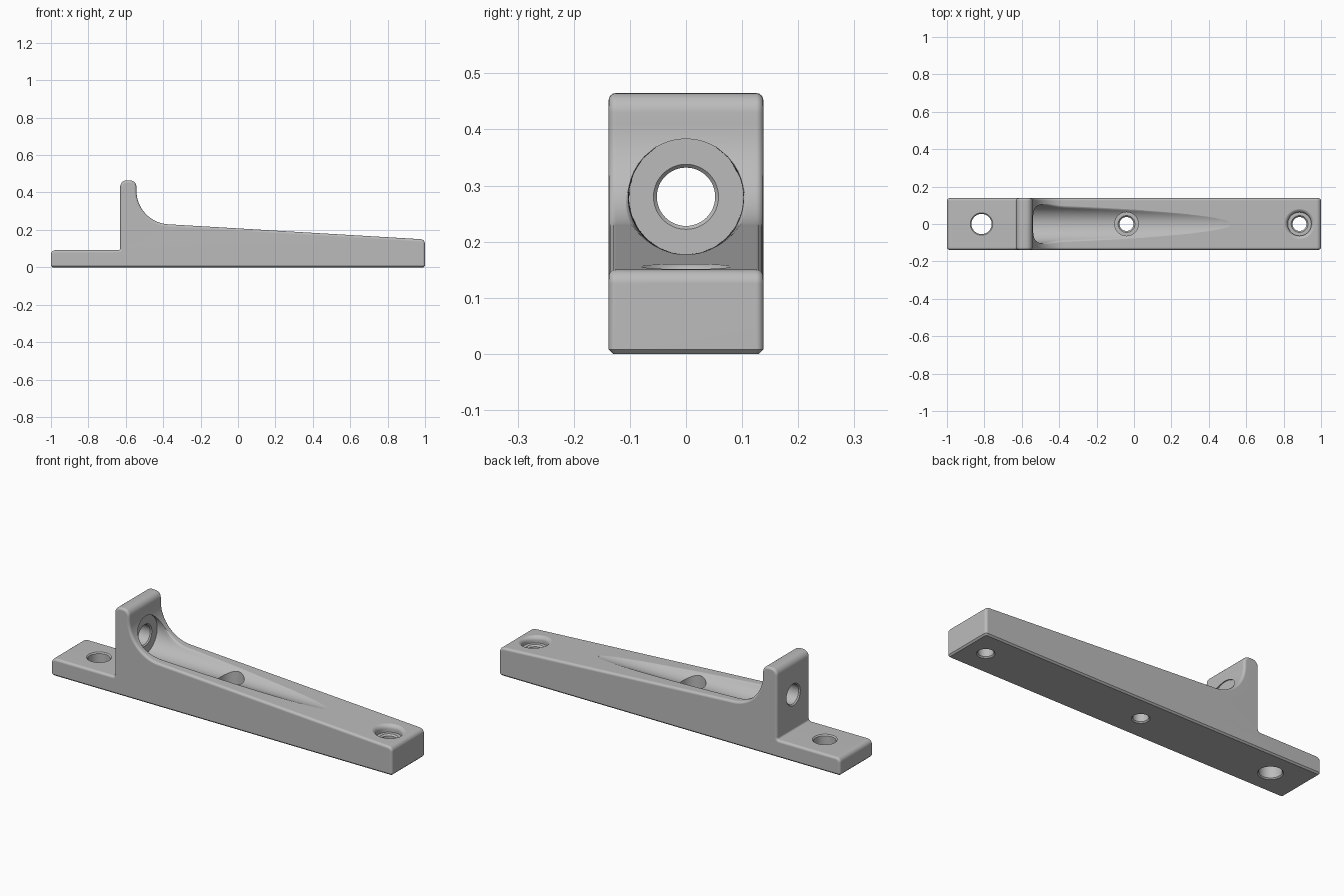
import bpy, bmesh, math
from mathutils import Vector, Matrix

cube = bpy.data.objects.get("Cube")
if cube:
    bpy.data.objects.remove(cube, do_unlink=True)

grey = bpy.data.materials.new("plain_grey")
grey.use_nodes = True
grey.diffuse_color = (0.5, 0.5, 0.5, 1)
grey.node_tree.nodes["Principled BSDF"].inputs["Base Color"].default_value = (0.5, 0.5, 0.5, 1)

HALF = 0.138               # half width of the bracket
SLOPE = 0.059              # fall of the long arm
FACE_X = -0.543            # inner face of the upright
SWEEP = 0.18               # radius between upright and arm
BORE_Z, BORE_R = 0.28, 0.103


def arm_line(x):
    return 0.23 - SLOPE * (x + 0.374)


def surface(x):
    """Height of the top surface right of the upright."""
    cx = FACE_X + SWEEP
    if x < cx - SWEEP * SLOPE:
        return 0.41 - math.sqrt(max(SWEEP ** 2 - (x - cx) ** 2, 0))
    return arm_line(x)


def make_object(name, bm):
    bmesh.ops.recalc_face_normals(bm, faces=bm.faces)
    mesh = bpy.data.meshes.new(name)
    bm.to_mesh(mesh)
    bm.free()
    obj = bpy.data.objects.new(name, mesh)
    bpy.context.collection.objects.link(obj)
    return obj


def skin(name, rings):
    """Closed solid through rings with equal point counts."""
    bm = bmesh.new()
    loops = [[bm.verts.new(p) for p in ring] for ring in rings]
    n = len(loops[0])
    for a, b in zip(loops, loops[1:]):
        for i in range(n):
            j = (i + 1) % n
            bm.faces.new((a[i], a[j], b[j], b[i]))
    bm.faces.new(loops[0])
    bm.faces.new(loops[-1])
    return make_object(name, bm)


def lathe(name, profile, sides=48):
    turns = [2 * math.pi * i / sides for i in range(sides)]
    return skin(name, [[(r * math.cos(t), r * math.sin(t), z) for t in turns] for r, z in profile])


def rounded(corners):
    """Outline with each corner (x, z, radius) replaced by an arc."""
    out = []
    for i, (x, z, r) in enumerate(corners):
        p = Vector((x, z))
        if r == 0:
            out.append(p)
            continue
        a = (Vector(corners[i - 1][:2]) - p).normalized()
        b = (Vector(corners[(i + 1) % len(corners)][:2]) - p).normalized()
        half = a.angle(b) / 2
        c = p + (a + b).normalized() * r / math.sin(half)
        s, e = p + a * r / math.tan(half) - c, p + b * r / math.tan(half) - c
        w = s.angle(e)
        steps = 24 if r > 0.1 else 6
        for k in range(steps + 1):
            t = k / steps
            out.append(c + (s * math.sin((1 - t) * w) + e * math.sin(t * w)) / math.sin(w))
    return out


# Bracket body: side profile extruded across, then edges rounded
outline = rounded([
    (-1, 0, 0), (1, 0, 0), (1, arm_line(1), 0.025),
    (FACE_X, arm_line(FACE_X), SWEEP), (FACE_X, 0.465, 0.035),
    (-0.63, 0.465, 0.035), (-0.63, 0.092, 0.01), (-1, 0.092, 0.025)])
body = skin("bracket_body", [[(p.x, y, p.y) for p in outline] for y in (-HALF, HALF)])
bm = bmesh.new()
bm.from_mesh(body.data)


def low(edge):
    return all(v.co.z < 1e-5 for v in edge.verts)


rim = [e for e in bm.edges if not low(e) and abs(e.verts[0].co.y - e.verts[1].co.y) < 1e-5]
bmesh.ops.bevel(bm, geom=rim, offset=0.013, segments=4, profile=0.5,
                affect='EDGES', clamp_overlap=False)
base = [e for e in bm.edges if low(e) and any(
    f.normal.z > -0.9 for f in e.link_faces)]
bmesh.ops.bevel(bm, geom=base, offset=0.008, segments=1, affect='EDGES', clamp_overlap=False)
bmesh.ops.recalc_face_normals(bm, faces=bm.faces)
bm.to_mesh(body.data)
bm.free()

# Tapering round groove with softened lips
def groove_ring(x):
    h = min(surface(x) + 0.0008, 0.37)
    r = 0.0015 + 0.02 * min(max((0.3 - h) / 0.06, 0), 1)
    drop = BORE_Z - (h - r)
    t = math.acos(max(-1, min(1, drop / (BORE_R + r))))
    wc = (BORE_R + r) * math.sin(t)
    half = [(BORE_R * math.sin(t * k / 10), BORE_Z - BORE_R * math.cos(t * k / 10)) for k in range(11)]
    for k in range(1, 6):
        f = t * (1 - k / 5)
        half.append((wc - r * math.sin(f), h - r + r * math.cos(f)))
    for k in range(1, 9):
        f = t + (math.pi - t) * k / 8
        half.append((BORE_R * math.sin(f), BORE_Z - BORE_R * math.cos(f)))
    half[-1] = (0, BORE_Z + BORE_R)
    return [(x, y, z) for y, z in half] + [(x, -y, z) for y, z in half[-2:0:-1]]


tip = -0.374 + (0.23 - 0.1777) / SLOPE
stations = [-0.546] + [-0.54 + 0.17 * (k / 18) ** 1.5 for k in range(19)]
stations += [-0.37 + (tip + 0.37) * (1 - (1 - k / 24) ** 1.6) for k in range(1, 25)]
cutters = [skin("groove_cutter", [groove_ring(x) for x in stations])]

# Plain chamfered holes: ledge (vertical) and upright (horizontal)
def plain_hole(name, r, depth, reach):
    return lathe(name, [(r + 0.006, -0.05), (r + 0.006, 0), (r, 0.006), (r, depth - 0.006),
                        (r + 0.006, depth), (r + 0.006, depth + reach)])


ledge = plain_hole("ledge_hole_cutter", 0.054, 0.092, 0.1)
ledge.data.transform(Matrix.Translation((-0.815, 0, 0)))
upright = plain_hole("upright_hole_cutter", 0.052, 0.084, 0.04)
upright.data.transform(Matrix.Translation((-0.63, 0, BORE_Z)) @ Matrix.Rotation(math.pi / 2, 4, 'Y'))
cutters += [ledge, upright]

# Counterbored screw holes along the arm
screw = [(0.043, -0.05), (0.043, 0), (0.037, 0.006), (0.037, 0.112), (0.045, 0.12), (0.063, 0.12)]
middle = lathe("middle_screw_cutter", screw + [(0.063, 0.4)])
middle.data.transform(Matrix.Translation((-0.04, 0, 0)))
top = arm_line(0.885) + 0.0006
lip = [(0.085 - 0.022 * math.cos(a), top - 0.022 + 0.022 * math.sin(a))
       for a in [math.pi / 2 * k / 6 for k in range(7)]]
end = lathe("end_screw_cutter", screw + lip + [(0.086, 0.4)])
for v in end.data.vertices:
    if v.co.z > 0.13:
        v.co.z -= SLOPE * v.co.x
end.data.transform(Matrix.Translation((0.885, 0, 0)))
cutters += [middle, end]

# Cut everything out of the body
for cutter in cutters:
    cutter.hide_render = True
    mod = body.modifiers.new(cutter.name, 'BOOLEAN')
    mod.operation = 'DIFFERENCE'
    mod.solver = 'EXACT'
    mod.object = cutter
bpy.context.view_layer.update()
cut_mesh = bpy.data.meshes.new_from_object(body.evaluated_get(bpy.context.evaluated_depsgraph_get()))
body.modifiers.clear()
body.data = cut_mesh
for cutter in cutters:
    bpy.data.objects.remove(cutter, do_unlink=True)

# Material and smooth shading with crisp edges
cut_mesh.materials.clear()
cut_mesh.materials.append(grey)
for poly in cut_mesh.polygons:
    poly.material_index = 0
bpy.ops.object.select_all(action='DESELECT')
body.select_set(True)
bpy.context.view_layer.objects.active = body
bpy.ops.object.shade_smooth_by_angle(angle=math.radians(32))
weighted = body.modifiers.new("even_normals", 'WEIGHTED_NORMAL')
weighted.keep_sharp = True
